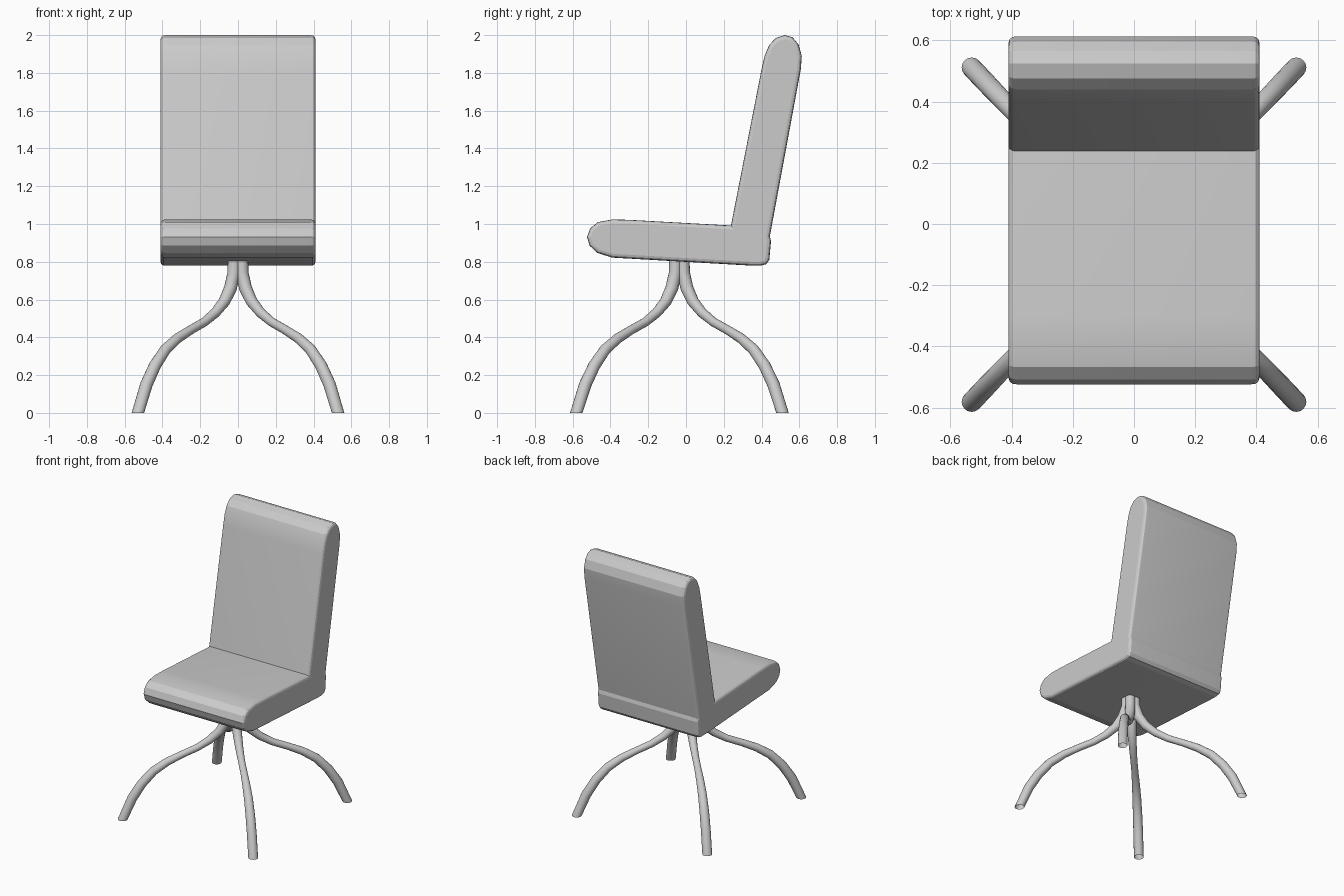
import bpy, bmesh, math
from mathutils import Vector

cube = bpy.data.objects.get("Cube")
if cube:
    bpy.data.objects.remove(cube)

grey = bpy.data.materials.new("light grey")
grey.use_nodes = True
GREY = (0.6, 0.6, 0.6, 1)
grey.diffuse_color = GREY
grey.node_tree.nodes["Principled BSDF"].inputs["Base Color"].default_value = GREY


def loft(name, rings, caps):
    """Skin a list of equal closed rings, optionally capping both ends."""
    bm = bmesh.new()
    loops = [[bm.verts.new(p) for p in ring] for ring in rings]
    n = len(loops[0])
    for a, b in zip(loops, loops[1:]):
        for i in range(n):
            j = (i + 1) % n
            bm.faces.new((a[i], a[j], b[j], b[i]))
    if caps:
        bm.faces.new(loops[0])
        bm.faces.new(loops[-1])
    bmesh.ops.recalc_face_normals(bm, faces=bm.faces)
    mesh = bpy.data.meshes.new(name)
    bm.to_mesh(mesh)
    bm.free()
    mesh.materials.append(grey)
    obj = bpy.data.objects.new(name, mesh)
    bpy.context.collection.objects.link(obj)
    return obj


def shade(obj, degrees):
    bpy.ops.object.select_all(action='DESELECT')
    obj.select_set(True)
    bpy.context.view_layer.objects.active = obj
    bpy.ops.object.shade_smooth_by_angle(angle=math.radians(degrees))


def inset(points, d):
    """Shrink a clockwise outline by d with mitred corners."""
    result = []
    for i, p in enumerate(points):
        e1 = (p - points[i - 1]).normalized()
        e2 = (points[(i + 1) % len(points)] - p).normalized()
        n1, n2 = Vector((e1.y, -e1.x)), Vector((e2.y, -e2.x))
        result.append(p + (n1 + n2) * d / (1 + n1.dot(n2)))
    return result


# Padded seat and back: one side outline (y, z), rounded off at both sides
outline = [Vector(p) for p in (
    (-.524, .93), (-.508, .976), (-.467, 1.01), (-.39, 1.024), (-.3, 1.022), (.238, .992),
    (.4, 1.82), (.416, 1.89), (.44, 1.947), (.475, 1.985), (.524, 2.0), (.565, 1.988),
    (.596, 1.95), (.613, 1.89), (.608, 1.82), (.444, .935), (.45, .91), (.441, .81),
    (.425, .787), (.39, .779), (.34, .78), (-.39, .822), (-.47, .847), (-.51, .885))]
half = [(.41, .02), (.406, .009), (.397, .002), (.38, 0)]
sides = [(-x, d) for x, d in half] + [(x, d) for x, d in reversed(half)]
cushion = loft("seat_and_back",
               [[(x, p.x, p.y) for p in inset(outline, d)] for x, d in sides], True)
shade(cushion, 12)

# Four splayed tube legs: (reach, height, radius) along each diagonal
leg_path = [(.02, .81, .034), (.022, .74, .034), (.04, .66, .034), (.072, .59, .031),
            (.12, .53, .027), (.18, .48, .024), (.25, .44, .024), (.32, .395, .027),
            (.385, .335, .03), (.44, .25, .032), (.485, .15, .033), (.53, 0, .033)]
SIDES = 16
for front in (-1, 1):
    for side in (-1, 1):
        rings = []
        for i, (r, z, rad) in enumerate(leg_path):
            centre = Vector((side * r, front * r * (1 + .03 * r / .53) - .035, z))
            out = Vector((side, front, 0)).normalized()
            across = Vector((-out.y, out.x, 0))
            if 0 < i < len(leg_path) - 1:
                a, b = leg_path[i - 1], leg_path[i + 1]
                along = (out * (b[0] - a[0]) * math.sqrt(2)
                         + Vector((0, 0, b[1] - a[1]))).normalized()
                normal = along.cross(across)
                if normal.dot(out) < 0:
                    normal = -normal
            else:
                normal = out
            rings.append([centre + rad * (math.cos(t) * normal + math.sin(t) * across)
                          for t in (math.tau * k / SIDES for k in range(SIDES))])
        name = ("front" if front < 0 else "back") + ("_left" if side > 0 else "_right") + "_leg"
        shade(loft(name, rings, False), 40)
